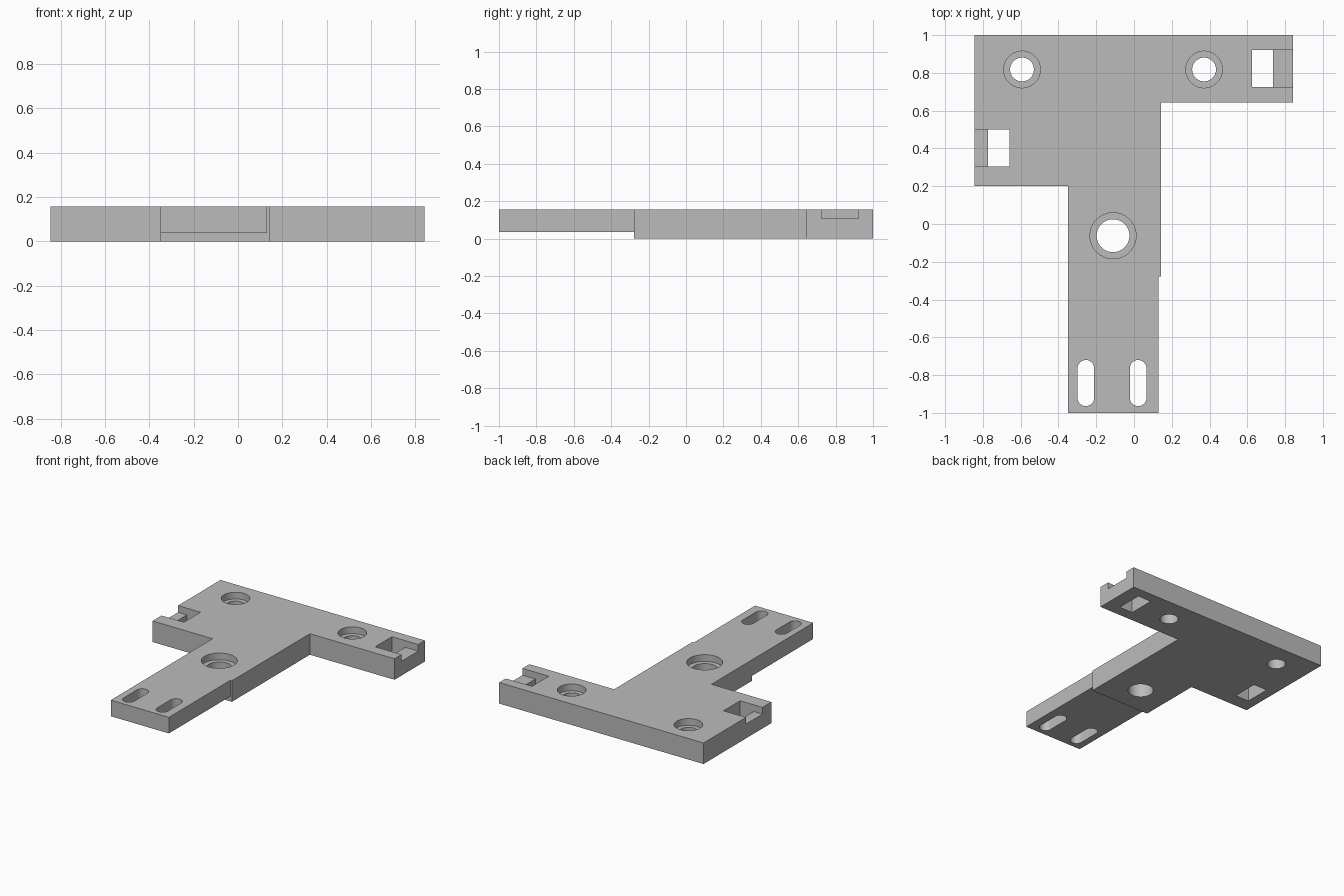
import bpy
import bmesh
import math

cube = bpy.data.objects.get("Cube")
if cube:
    bpy.data.objects.remove(cube, do_unlink=True)

TOP = 0.157
LEDGE = 0.107   # floor of counterbores and open notches

grey = bpy.data.materials.new("plain grey")
grey.use_nodes = True
grey.diffuse_color = (0.5, 0.5, 0.5, 1)
grey.node_tree.nodes["Principled BSDF"].inputs["Base Color"].default_value = (0.5, 0.5, 0.5, 1)


def prism(name, outline, z0, z1):
    """Closed solid raised from a flat outline."""
    bm = bmesh.new()
    base = bm.faces.new([bm.verts.new((x, y, z0)) for x, y in outline])
    up = bmesh.ops.extrude_face_region(bm, geom=[base])["geom"]
    bmesh.ops.translate(bm, vec=(0, 0, z1 - z0),
                        verts=[v for v in up if isinstance(v, bmesh.types.BMVert)])
    bmesh.ops.recalc_face_normals(bm, faces=bm.faces)
    mesh = bpy.data.meshes.new(name)
    bm.to_mesh(mesh)
    bm.free()
    mesh.materials.append(grey)
    obj = bpy.data.objects.new(name, mesh)
    bpy.context.collection.objects.link(obj)
    return obj


def rect(x0, x1, y0, y1):
    return [(x0, y0), (x1, y0), (x1, y1), (x0, y1)]


def stadium(x, y, r, half=0.0, n=48):
    """Circle, or a slot along y when half is above zero."""
    pts = []
    for i in range(n):
        a = 2 * math.pi * (i + 0.5) / n
        pts.append((x + r * math.cos(a), y + r * math.sin(a) + math.copysign(half, math.sin(a))))
    return pts


# Plate outline, with a slightly narrower tail
plate = prism("bracket_plate", [
    (-0.845, 1), (-0.845, 0.2), (-0.35, 0.2), (-0.35, -1), (0.13, -1),
    (0.13, -0.277), (0.143, -0.277), (0.143, 0.643), (0.842, 0.643), (0.842, 1)], 0, TOP)


def cut(name, outline, z0=-0.1, z1=0.3):
    cutter = prism(name, outline, z0, z1)
    mod = plate.modifiers.new(name, "BOOLEAN")
    mod.operation = "DIFFERENCE"
    mod.solver = "EXACT"
    mod.object = cutter
    bpy.context.view_layer.objects.active = plate
    bpy.ops.object.modifier_apply(modifier=name)
    bpy.data.objects.remove(cutter, do_unlink=True)


# Thinner tail, relieved from below
cut("tail_relief", rect(-0.6, 0.4, -1.2, -0.277), -0.1, 0.037)

# Counterbored screw holes
for x, y, r, bore in [(-0.593, 0.818, 0.063, 0.097),
                      (0.371, 0.818, 0.063, 0.097),
                      (-0.111, -0.062, 0.087, 0.122)]:
    cut("counterbore", stadium(x, y, bore), LEDGE)
    cut("screw_hole", stadium(x, y, r))

# Adjustment slots in the tail
for x in (-0.255, 0.022):
    cut("slot", stadium(x, -0.842, 0.044, 0.078))

# Square pockets with a shallow channel to the outer edge
for x0, x1, edge, y0, y1 in [(0.625, 0.735, 0.95, 0.725, 0.922),
                             (-0.66, -0.772, -0.95, 0.305, 0.5)]:
    cut("channel", rect(*sorted((x0, edge)), y0, y1), LEDGE)
    cut("pocket", rect(*sorted((x0, x1)), y0, y1))

# Smooth bores, crisp edges
bpy.ops.object.select_all(action="DESELECT")
plate.select_set(True)
bpy.context.view_layer.objects.active = plate
bpy.ops.object.shade_smooth_by_angle(angle=math.radians(30))
